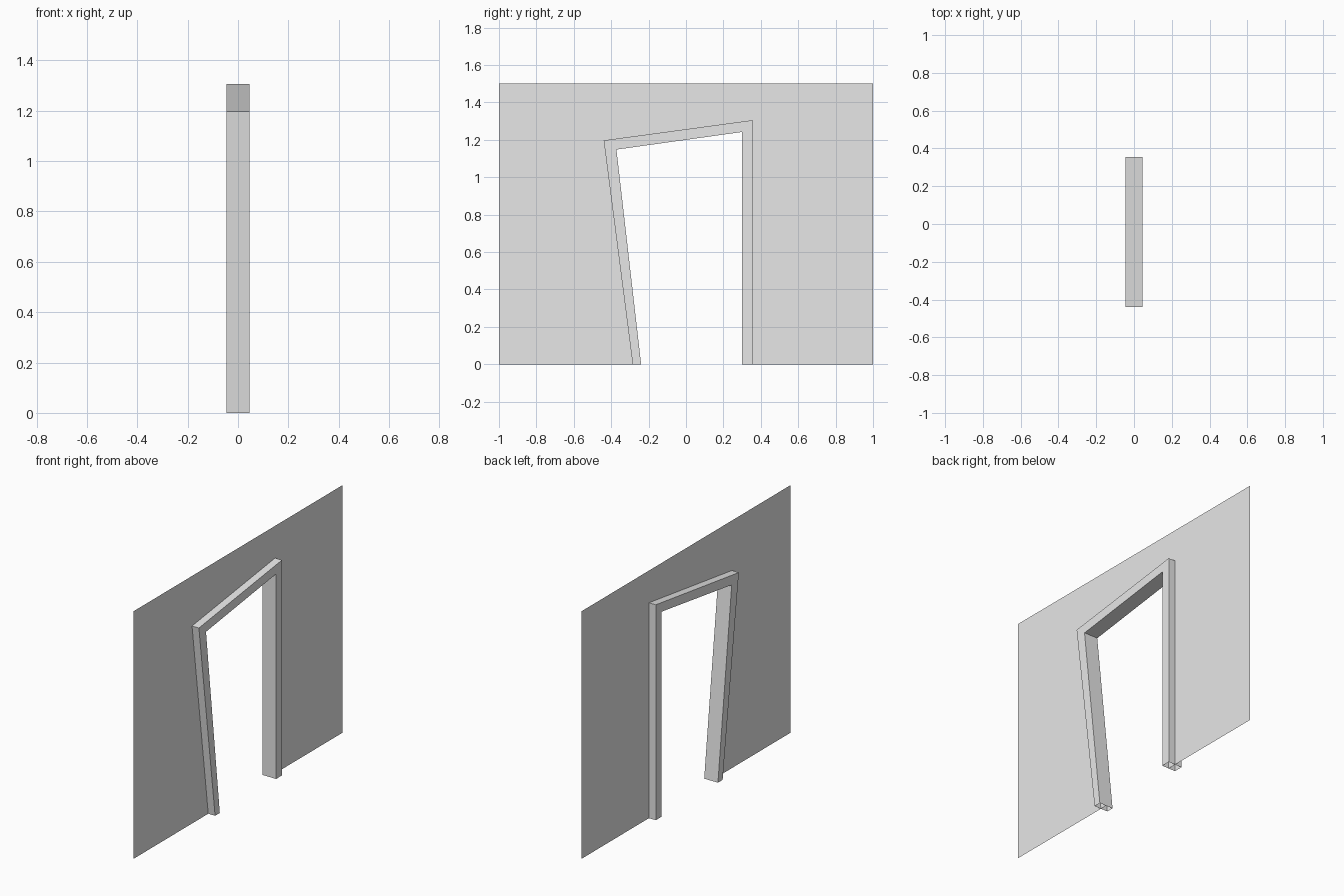
import bpy
import bmesh

cube = bpy.data.objects.get("Cube")
if cube:
    bpy.data.objects.remove(cube, do_unlink=True)

grey = bpy.data.materials.new("plain_grey")
grey.use_nodes = True
grey.diffuse_color = (0.8, 0.8, 0.8, 1)
grey.node_tree.nodes["Principled BSDF"].inputs["Base Color"].default_value = (0.8, 0.8, 0.8, 1)

# Crooked doorway profiles as (y, z), from the front foot over to the back foot
OUTER = [(-0.285, 0), (-0.44, 1.197), (0.355, 1.305), (0.355, 0)]
INNER = [(-0.24, 0), (-0.372, 1.148), (0.299, 1.242), (0.299, 0)]
HALF_DEPTH = 0.046
WALL = [(-1, 0), (-1, 1.5), (1, 1.5), (1, 0)]


def add_row(bm, profile, x):
    return [bm.verts.new((x, y, z)) for y, z in profile]


def bridge(bm, row_a, row_b):
    for i in range(len(row_a) - 1):
        bm.faces.new((row_a[i], row_a[i + 1], row_b[i + 1], row_b[i]))


def finish(bm, name):
    bmesh.ops.recalc_face_normals(bm, faces=bm.faces)
    mesh = bpy.data.meshes.new(name)
    bm.to_mesh(mesh)
    bm.free()
    mesh.materials.append(grey)
    obj = bpy.data.objects.new(name, mesh)
    bpy.context.collection.objects.link(obj)
    return obj


# Thin wall sheet around the opening
bm = bmesh.new()
bridge(bm, add_row(bm, WALL, 0), add_row(bm, INNER, 0))
finish(bm, "wall")

# Mitred door frame, a hollow casing open at both feet
bm = bmesh.new()
rows = [add_row(bm, profile, x) for profile, x in (
    (OUTER, HALF_DEPTH), (INNER, HALF_DEPTH), (INNER, -HALF_DEPTH), (OUTER, -HALF_DEPTH))]
for i, row in enumerate(rows):
    bridge(bm, row, rows[(i + 1) % len(rows)])
finish(bm, "door_frame")
